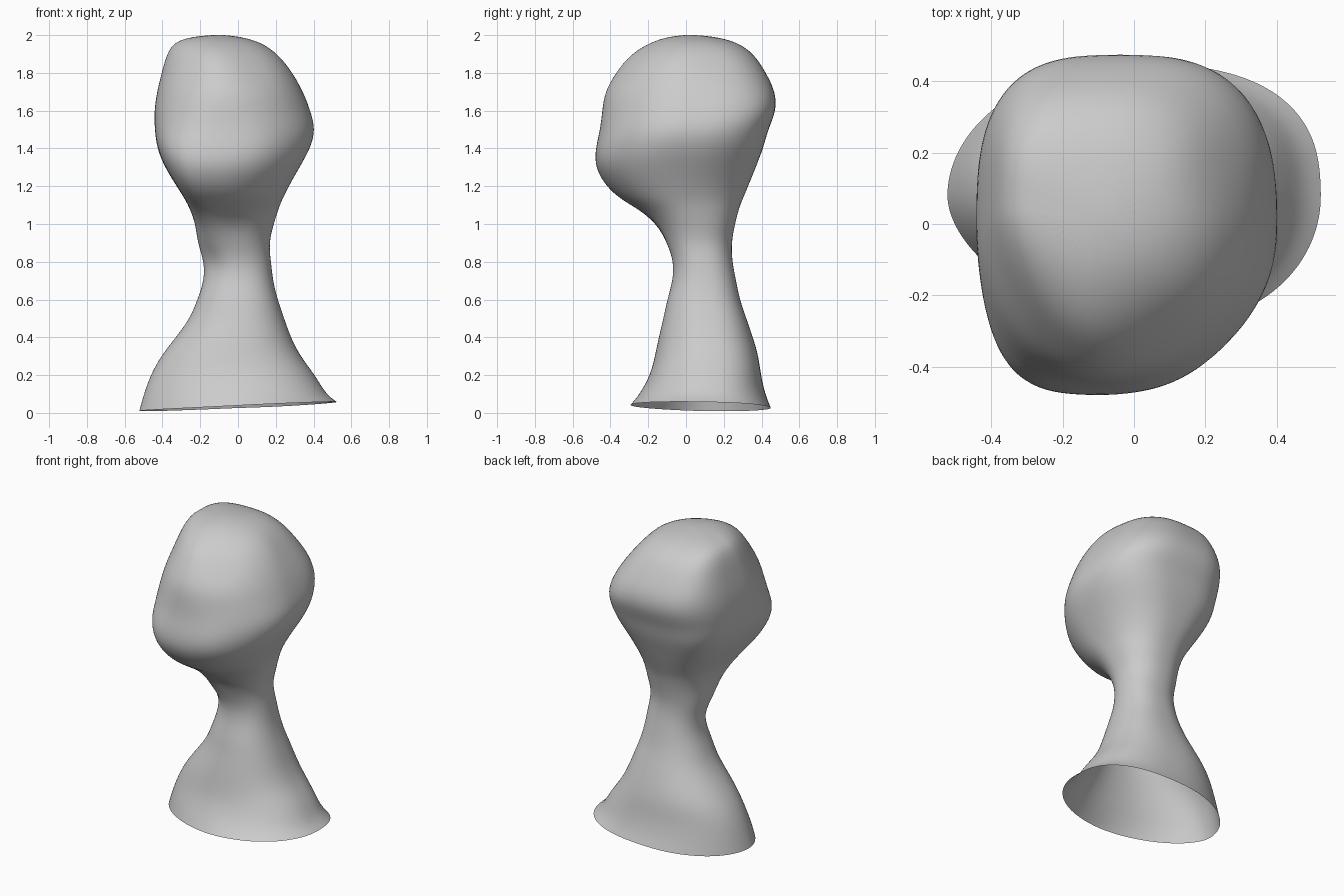
import bpy, bmesh
from math import sin, cos, pi, exp, copysign
from mathutils import Vector

SEGMENTS = 40

# Height, left x, right x, front y, back y of each cross-section
sections = [
    (0.00, -.525, .525, -.295, .45),
    (0.10, -.50, .465, -.245, .42),
    (0.20, -.465, .41, -.19, .397),
    (0.30, -.41, .33, -.165, .385),
    (0.40, -.33, .28, -.145, .355),
    (0.50, -.255, .245, -.12, .32),
    (0.60, -.215, .21, -.10, .285),
    (0.70, -.18, .185, -.07, .265),
    (0.80, -.18, .175, -.065, .245),
    (0.90, -.215, .163, -.105, .24),
    (1.00, -.225, .19, -.165, .26),
    (1.08, -.255, .215, -.255, .28),
    (1.13, -.28, .235, -.345, .30),
    (1.20, -.325, .27, -.425, .33),
    (1.30, -.388, .327, -.483, .37),
    (1.40, -.43, .385, -.48, .41),
    (1.50, -.442, .412, -.455, .435),
    (1.60, -.445, .385, -.445, .48),
    (1.70, -.43, .347, -.432, .475),
    (1.80, -.405, .295, -.375, .425),
    (1.90, -.378, .22, -.29, .362),
    (1.965, -.338, .12, -.18, .27),
    (1.992, -.24, .01, -.09, .15),
]

# Height, then squareness of back right, back left, front left, front right,
# and sideways shift of the front
shapes = [
    (0.00, 2.6, 2.0, 1.8, 2.0, .05),
    (0.25, 2.6, 2.1, 2.2, 2.1, .03),
    (0.50, 2.6, 2.2, 2.2, 2.1, .02),
    (0.90, 2.2, 2.2, 2.2, 2.2, 0),
    (1.20, 2.3, 2.7, 2.6, 2.2, -.09),
    (1.40, 2.6, 3.1, 2.6, 2.2, -.08),
    (1.60, 3.0, 2.9, 2.1, 2.05, -.05),
    (1.80, 2.4, 3.3, 1.75, 2.0, -.03),
    (2.00, 2.1, 3.3, 1.7, 2.0, 0),
]

# Soft dents and bulges: centre, radius, inward depth
dents = [
    ((.08, -.30, 1.85), .12, .02), ((-.15, -.24, 1.88), .10, -.012),
    ((.25, .15, 1.88), .12, .02), ((-.03, -.16, .97), .07, .02),
    ((-.14, -.03, .80), .07, .02),
    ((.12, -.42, 1.36), .13, -.015),
]


def shape_at(z):
    """Cross-section shape values blended between the listed heights."""
    for a, b in zip(shapes, shapes[1:]):
        if z <= b[0]:
            k = (z - a[0]) / (b[0] - a[0])
            return [p + (q - p) * k for p, q in zip(a[1:], b[1:])]


def ring_point(section, t):
    """Point on a rounded-box section, each quarter with its own squareness."""
    z, xl, xr, yf, yb = section
    *squareness, shift = shape_at(z)
    n = squareness[min(3, int(t / (pi / 2) + 1e-6))]
    c, s = cos(t), sin(t)
    cx, cy = (xl + xr) / 2, (yf + yb) / 2
    x = cx + (xr - xl) / 2 * copysign(abs(c) ** (2 / n), c)
    y = cy + (yb - yf) / 2 * copysign(abs(s) ** (2 / n), s)
    if s < 0:
        x += shift * s * s
    if z == 0:
        z = .034 + .024 * c - .008 * s
    p = Vector((x, y, z))
    axis = Vector((cx, cy, z))
    for centre, r, depth in dents:
        w = exp(-((p - Vector(centre)).length / r) ** 2)
        p += (axis - p).normalized() * depth * w
    return p


# Open-bottomed bust lofted through the sections
bm = bmesh.new()
rings = [[bm.verts.new(ring_point(s, 2 * pi * i / SEGMENTS)) for i in range(SEGMENTS)]
         for s in sections]
for a, b in zip(rings, rings[1:]):
    for i in range(SEGMENTS):
        j = (i + 1) % SEGMENTS
        bm.faces.new((a[i], a[j], b[j], b[i]))

# Crown closes to a single point
crown = bm.verts.new((-.10, .02, 2.003))
for i in range(SEGMENTS):
    bm.faces.new((rings[-1][i], rings[-1][(i + 1) % SEGMENTS], crown))
for f in bm.faces:
    f.smooth = True

mesh = bpy.data.meshes.new("bust")
bm.to_mesh(mesh)
bm.free()
bust = bpy.data.objects.new("bust", mesh)
bpy.context.collection.objects.link(bust)
sub = bust.modifiers.new("smooth", 'SUBSURF')
sub.levels = sub.render_levels = 2
